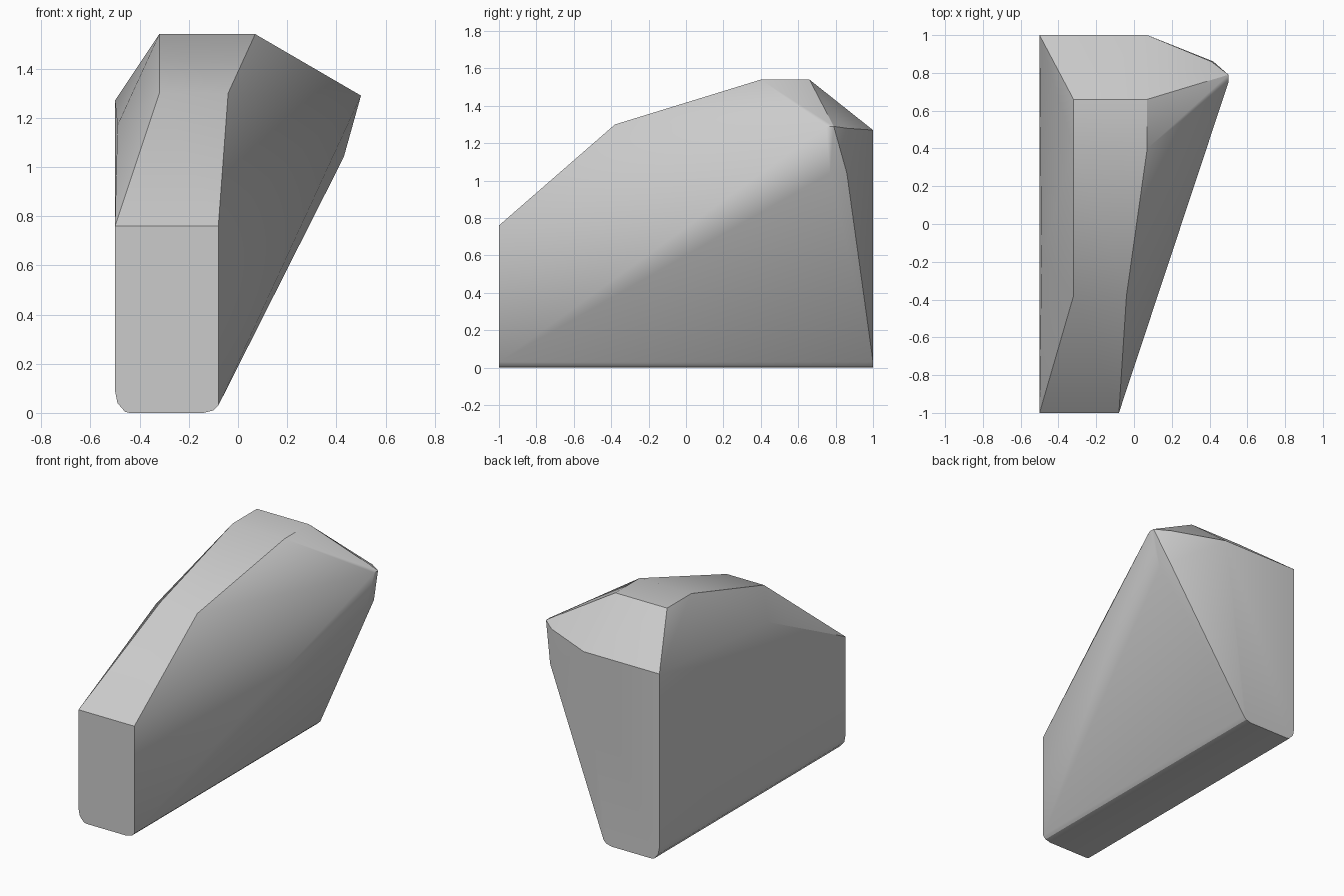
import bpy
import bmesh
import math

old = bpy.data.objects.get("Cube")
if old:
    bpy.data.objects.remove(old, do_unlink=True)

# Material
grey = bpy.data.materials.new("light_grey")
grey.use_nodes = True
colour = (0.6, 0.6, 0.6, 1.0)
grey.diffuse_color = colour
grey.node_tree.nodes["Principled BSDF"].inputs["Base Color"].default_value = colour

LEFT, RIGHT, RIDGE = -0.5, -0.08, -0.32
TOP, SHOULDER = 1.54, 1.29
points = []

# Rounded foot, the same at the front and back ends
foot = [(LEFT, 0.09), (-0.49, 0.04), (-0.46, 0.005), (-0.44, 0),
        (-0.14, 0), (-0.1, 0.01), (RIGHT, 0.03)]
for y in (-1, 1):
    points += [(x, y, z) for x, z in foot]

# Upper edges of the front and back ends
points += [(LEFT, -1, 0.76), (RIGHT, -1, 0.76)]
points += [(LEFT, 1, 1.27), (0.07, 1, 1.27)]

# Ridge: sloping front and level crown
for y, z, x in ((-0.38, 1.3, -0.04), (0.4, TOP, 0.07), (0.66, TOP, 0.07)):
    points += [(RIDGE, y, z), (x, y, z)]

# Slight bulge under the right-hand bevel
points.append((-0.49, -0.18, 1.17))

# Blunt outward corner
points += [(0.5, 0.75, SHOULDER), (0.5, 0.79, SHOULDER), (0.41, 0.86, SHOULDER - 0.01),
           (0.43, 0.77, 1.04), (0.42, 0.86, 1.04)]

# Skin the corners as one faceted body
bm = bmesh.new()
for p in points:
    bm.verts.new(p)
result = bmesh.ops.convex_hull(bm, input=bm.verts[:])
loose = {g for g in result["geom_interior"] + result["geom_unused"]
         if isinstance(g, bmesh.types.BMVert)}
bmesh.ops.delete(bm, geom=list(loose), context="VERTS")
bmesh.ops.dissolve_limit(bm, angle_limit=math.radians(0.5),
                         verts=bm.verts[:], edges=bm.edges[:])
bmesh.ops.recalc_face_normals(bm, faces=bm.faces[:])
mesh = bpy.data.meshes.new("faceted_body")
bm.to_mesh(mesh)
bm.free()
mesh.materials.append(grey)
body = bpy.data.objects.new("faceted_body", mesh)
bpy.context.collection.objects.link(body)

# Soft shading with crisp main edges
bpy.ops.object.select_all(action="DESELECT")
body.select_set(True)
bpy.context.view_layer.objects.active = body
bpy.ops.object.shade_smooth_by_angle(angle=math.radians(30))
